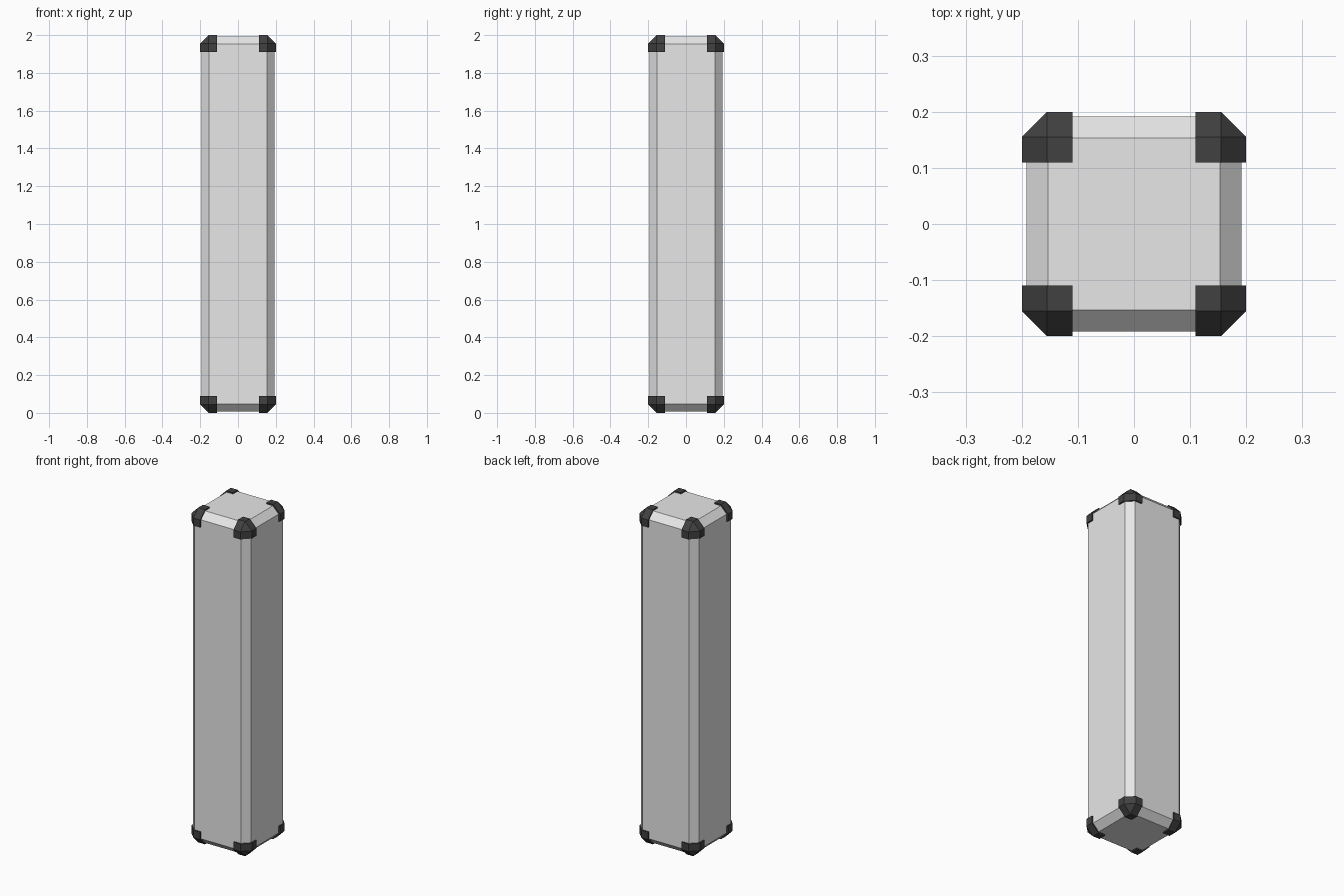
import bpy, bmesh
from mathutils import Vector

if "Cube" in bpy.data.objects:
    bpy.data.objects.remove(bpy.data.objects["Cube"], do_unlink=True)


def make_material(name, value):
    mat = bpy.data.materials.new(name)
    mat.use_nodes = True
    color = (value, value, value, 1)
    mat.diffuse_color = color
    mat.node_tree.nodes["Principled BSDF"].inputs["Base Color"].default_value = color
    return mat


def chamfered_box(name, low, high, chamfer, mat, outer=None):
    """Box with flat chamfers on all edges, or only on those meeting at the outer corner."""
    low, high = Vector(low), Vector(high)
    center, size = (low + high) / 2, high - low
    bm = bmesh.new()
    bmesh.ops.create_cube(bm, size=1)
    for v in bm.verts:
        v.co = center + v.co * size
    edges = bm.edges[:]
    if outer:
        tip = min(bm.verts, key=lambda v: (v.co - Vector(outer)).length)
        edges = tip.link_edges[:]
    bmesh.ops.bevel(bm, geom=edges, offset=chamfer, offset_type='OFFSET',
                    segments=1, profile=0.5, affect='EDGES')
    bmesh.ops.recalc_face_normals(bm, faces=bm.faces)
    mesh = bpy.data.meshes.new(name)
    bm.to_mesh(mesh)
    bm.free()
    mesh.materials.append(mat)
    obj = bpy.data.objects.new(name, mesh)
    bpy.context.collection.objects.link(obj)
    return obj


light_grey = make_material("light_grey", 0.8)
dark_grey = make_material("dark_grey", 0.052)

# Tall chamfered column
W, GAP = 0.192, 0.008
chamfered_box("column_body", (-W, -W, GAP), (W, W, 2 - GAP), 0.039, light_grey)

# Protective caps on the eight corners
OUT, INN, CAP = 0.2, 0.11, 0.09
for vert, z_out, z_in in (("top", 2, 2 - CAP), ("bottom", 0, CAP)):
    for depth, sy in (("front", -1), ("back", 1)):
        for side, sx in (("left", 1), ("right", -1)):
            a = (sx * INN, sy * INN, z_in)
            b = (sx * OUT, sy * OUT, z_out)
            low = [min(p) for p in zip(a, b)]
            high = [max(p) for p in zip(a, b)]
            chamfered_box(f"corner_cap_{vert}_{depth}_{side}", low, high,
                          0.045, dark_grey, outer=b)
